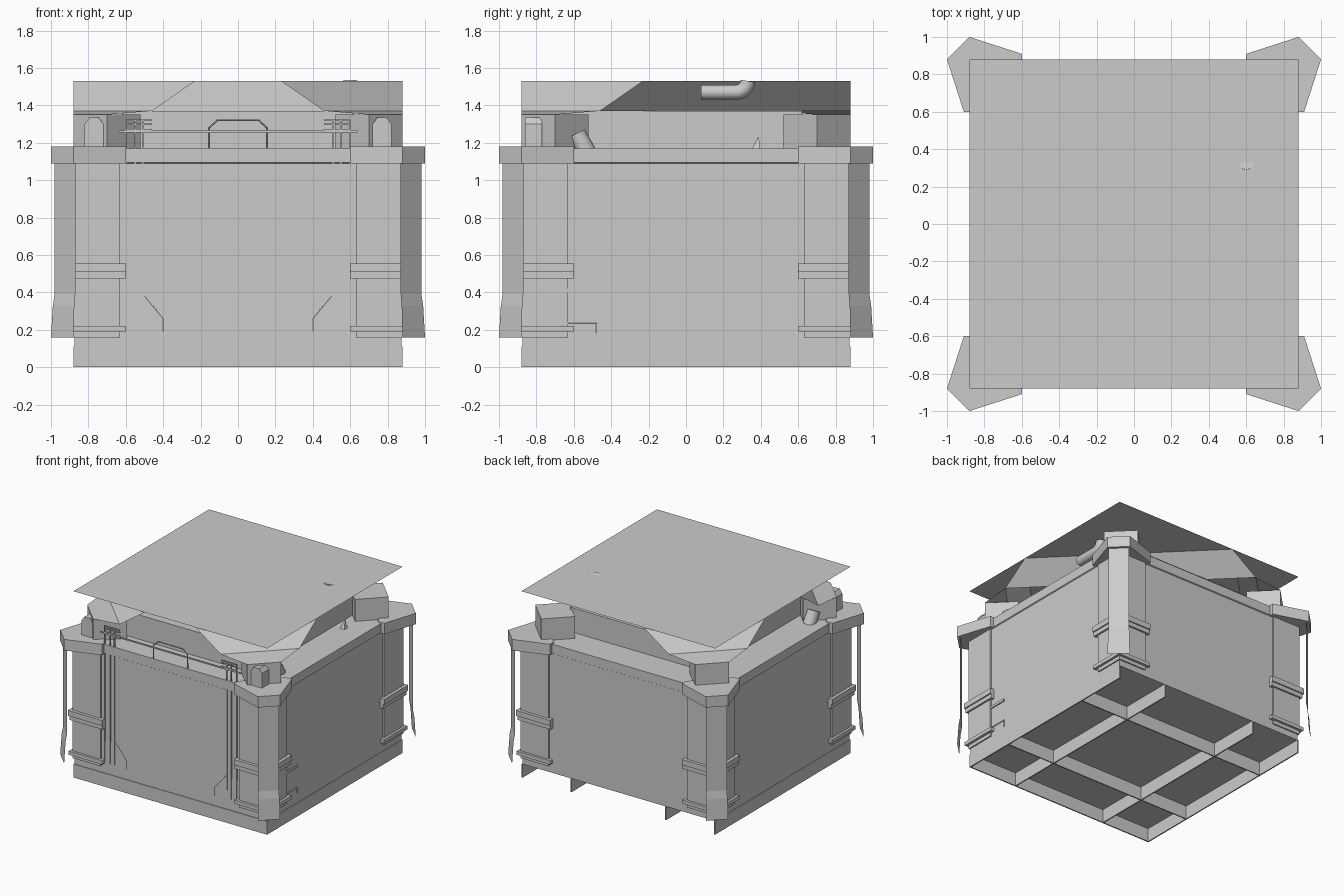
import bpy, bmesh, math

if "Cube" in bpy.data.objects:
    bpy.data.objects.remove(bpy.data.objects["Cube"])


def mesh(name, verts, faces):
    me = bpy.data.meshes.new(name)
    me.from_pydata(verts, [], faces)
    me.update()
    ob = bpy.data.objects.new(name, me)
    bpy.context.collection.objects.link(ob)
    return ob


def loft(name, rings):
    """Closed solid through a stack of equal-length rings."""
    n = len(rings[0])
    faces = [tuple(range(n))[::-1], tuple(range(n * (len(rings) - 1), n * len(rings)))]
    for r in range(len(rings) - 1):
        for i in range(n):
            j = (i + 1) % n
            faces.append((r * n + i, r * n + j, r * n + n + j, r * n + n + i))
    ob = mesh(name, [v for ring in rings for v in ring], faces)
    bm = bmesh.new()
    bm.from_mesh(ob.data)
    bmesh.ops.recalc_face_normals(bm, faces=bm.faces)
    bm.to_mesh(ob.data)
    bm.free()
    return ob


def prism(name, pts, z0, z1):
    return loft(name, [[(x, y, z) for x, y in pts] for z in (z0, z1)])


def box(name, x0, x1, y0, y1, z0, z1):
    return prism(name, [(x0, y0), (x1, y0), (x1, y1), (x0, y1)], z0, z1)


def square(h, z):
    return [(-h, -h, z), (h, -h, z), (h, h, z), (-h, h, z)]


def tube(name, pts, r, res=3):
    cu = bpy.data.curves.new(name, 'CURVE')
    cu.dimensions = '3D'
    cu.bevel_depth = r
    cu.bevel_resolution = res
    cu.use_fill_caps = True
    sp = cu.splines.new('POLY')
    sp.points.add(len(pts) - 1)
    for p, c in zip(sp.points, pts):
        p.co = (*c, 1)
        p.radius = 1
    sp.use_smooth = res > 2
    ob = bpy.data.objects.new(name, cu)
    bpy.context.collection.objects.link(ob)
    return ob


# Main container body, slightly flared at the foot
loft("container_body", [square(.875, .11), square(.875, .16), square(.872, .39),
                        square(.872, 1.09), square(.88, 1.095), square(.88, 1.17)])

# Open underframe: side skirts and cross beams, with no rear skirt
for i, c in enumerate((-.875, -.43, .43, .875)):
    box(f"long_beam_{i}", c - .005, c + .005, -.88, .88, 0, .11)
    if i < 3:
        box(f"cross_beam_{i}", -.88, .88, c - .005, c + .005, 0, .11)

corners = [(sx, sy) for sx in (-1, 1) for sy in (-1, 1)]
for sx, sy in corners:
    tag = ("left" if sx < 0 else "right") + ("_front" if sy < 0 else "_back")
    s = lambda pts: [(x * sx, y * sy) for x, y in pts]
    # Corner cap
    prism("corner_cap_" + tag, s([(.60, .86), (.60, .91), (.88, 1), (1, .88),
                                  (.91, .60), (.86, .60)]), 1.09, 1.18)
    # Pillar hugging the body corner
    prism("corner_pillar_" + tag, s([(.63, .85), (.63, .885), (.885, .885),
                                     (.885, .63), (.85, .63)]), .16, 1.10)
    # Wrap-around pillar bands
    for z0, z1, d in ((.19, .22, .905), (.475, .51, .90), (.51, .555, .91)):
        prism("pillar_band_" + tag, s([(.60, .86), (.60, d), (d, d), (d, .60), (.86, .60)]), z0, z1)
    # Free-hanging corner plate, flared at the bottom
    v = []
    for z, o in ((.16, .02), (.33, .01), (.39, 0), (1.10, 0)):
        v += [((.98 + o) * sx, (.87 + o / 2) * sy, z), ((.87 + o / 2) * sx, (.98 + o) * sy, z)]
    mesh("corner_plate_" + tag, v, [(i, i + 1, i + 3, i + 2) for i in (0, 2, 4)])
    # Diagonal roof support block
    prism("roof_block_" + tag, s([(.70, .88), (.88, .70), (.70, .52), (.52, .70)]), 1.17, 1.35)
    # Sloping gusset from block up to the roof sheet
    if (sx, sy) != (1, 1):
        v = [(x * sx, y * sy, z) for a, z in ((.23, 1.53), (.46, 1.37), (.70, 1.35))
             for x, y in ((a, .88), (.88, a))]
        mesh("roof_gusset_" + tag, v, [(0, 1, 3, 2), (2, 3, 5, 4)])

# Recessed core under the roof, overhanging inner sheet and flat roof
box("roof_core", -.62, .62, -.66, .62, 1.17, 1.37)
mesh("inner_slope", [(.88, -.23, 1.53), (-.23, .88, 1.53), (-.46, .88, 1.37), (.88, -.46, 1.37)],
     [(0, 1, 2, 3)])
mesh("roof_sheet", square(.88, 1.53), [(0, 1, 2, 3)])

# Bent vent pipe under the roof on the right
bend = [(.6, .27 + .06 * math.sin(a), 1.53 - .06 * math.cos(a))
        for a in [math.pi / 2 * k / 5 for k in range(6)]]
tube("vent_pipe", [(.6, .08, 1.47)] + bend, .04, 4)

for sx, side in ((-1, "left"), (1, "right")):
    # Peaked lamp housing on each front corner
    c = sx * .77
    prof = [(-.05, 1.17), (.05, 1.17), (.05, 1.30), (.025, 1.335), (-.025, 1.335), (-.05, 1.30)]
    loft("lamp_housing_" + side, [[(c + x, y, z) for x, z in prof] for y in (-.86, -.77)])
    # Tilted rounded stub
    tube("side_stub_" + side, [(sx * .75, -.53, 1.15), (sx * .75, -.57, 1.22),
                               (sx * .75, -.585, 1.25)], .05, 4)
    # Narrow vertical door rods with cross clamps
    for k, x in enumerate((.51, .55, .60)):
        box(f"door_rod_{side}_{k}", sx * x - .004, sx * x + .004, -.879, -.87, .2, 1.32)
    for z in (1.27, 1.30, 1.32):
        box("rod_clamp_" + side, sx * .53 - .07, sx * .53 + .07, -.88, -.87, z - .004, z + .004)
    # Kinked door brace low on the front
    tube("door_brace_" + side, [(sx * .50, -.872, .38), (sx * .40, -.874, .26),
                                (sx * .40, -.874, .19)], .004, 1)

# Front rail and trapezoid handle
box("front_rail", -.64, .64, -.88, -.87, 1.255, 1.265)
tube("front_handle", [(-.155, -.875, 1.17), (-.155, -.875, 1.28), (-.11, -.875, 1.32),
                      (.11, -.875, 1.32), (.155, -.875, 1.28), (.155, -.875, 1.17)], .005, 1)

# Small spike and side hooks on the right
loft("ledge_spike", [[(.68, .355, 1.17), (.72, .355, 1.17), (.72, .395, 1.17), (.68, .395, 1.17)],
                     [(.698, .385, 1.23), (.702, .385, 1.23), (.702, .39, 1.23), (.698, .39, 1.23)]])
box("side_hook_upper", .86, .88, -.63, -.48, .40, .42)
tube("side_hook_lower", [(.875, -.63, .235), (.875, -.48, .235), (.875, -.48, .18)], .005, 1)
